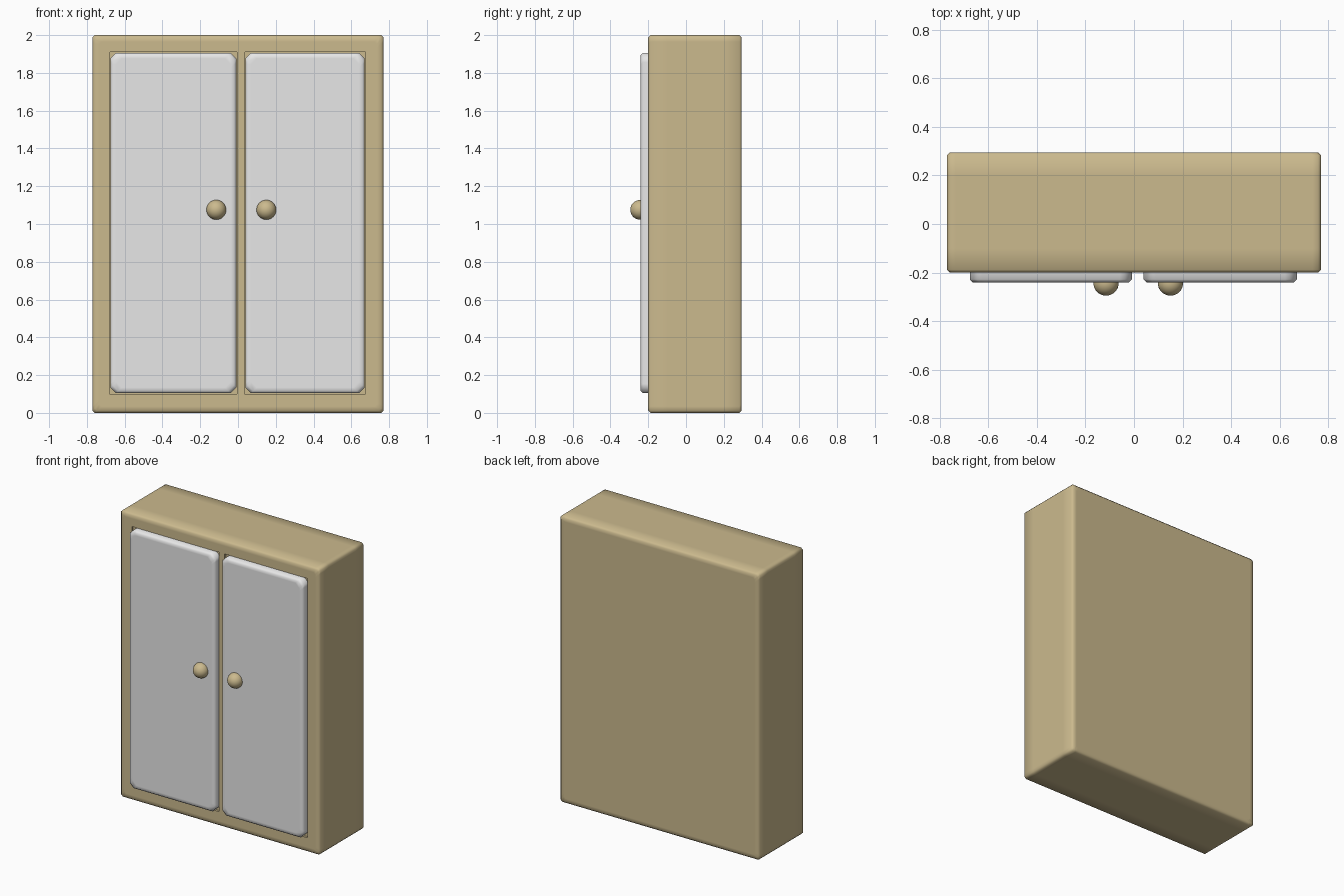
import bpy
import bmesh
import math

if "Cube" in bpy.data.objects:
    bpy.data.objects.remove(bpy.data.objects["Cube"])


def material(name, color):
    m = bpy.data.materials.new(name)
    m.use_nodes = True
    m.diffuse_color = color
    m.node_tree.nodes["Principled BSDF"].inputs["Base Color"].default_value = color
    return m


wood = material("tan wood", (0.60, 0.49, 0.27, 1))
white = material("white paint", (0.80, 0.80, 0.80, 1))


def outline(x0, x1, z0, z1, cut, support):
    """Rectangle with cut corners and a support point beside each corner."""
    points = []
    corners = [(x0, z0, 1, 1), (x1, z0, -1, 1), (x1, z1, -1, -1), (x0, z1, 1, -1)]
    for i, (x, z, dx, dz) in enumerate(corners):
        four = [(x, z + dz * support), (x, z + dz * cut),
                (x + dx * cut, z), (x + dx * support, z)]
        points += four if i % 2 == 0 else four[::-1]
    return points


def slab(name, box, rings, cut, support, mat):
    """Loft rectangular rings, given as (y, inset), from front to back."""
    x0, x1, z0, z1 = box
    bm = bmesh.new()
    loops = []
    for y, inset in rings:
        shape = outline(x0 + inset, x1 - inset, z0 + inset, z1 - inset, cut, support)
        loops.append([bm.verts.new((x, y, z)) for x, z in shape])
    for a, b in zip(loops, loops[1:]):
        n = len(a)
        for i in range(n):
            j = (i + 1) % n
            bm.faces.new((a[i], b[i], b[j], a[j]))
    bm.faces.new(loops[0])
    bm.faces.new(loops[-1][::-1])
    bmesh.ops.recalc_face_normals(bm, faces=bm.faces)
    mesh = bpy.data.meshes.new(name)
    bm.to_mesh(mesh)
    bm.free()
    mesh.materials.append(mat)
    ob = bpy.data.objects.new(name, mesh)
    bpy.context.collection.objects.link(ob)
    return ob


def activate(ob):
    bpy.ops.object.select_all(action='DESELECT')
    ob.select_set(True)
    bpy.context.view_layer.objects.active = ob


def smooth(ob):
    activate(ob)
    bpy.ops.object.shade_smooth_by_angle(angle=math.radians(55))


# Cabinet body with softened edges
body = slab("cabinet_body", (-0.77, 0.77, 0, 2),
            [(-0.2, 0.035), (-0.2, 0.012), (-0.188, 0), (-0.1, 0),
             (0.2, 0), (0.283, 0), (0.295, 0.012), (0.295, 0.035)],
            0.012, 0.035, wood)

# Doors, their shallow openings in the frame, and round knobs
for side, x0, x1, knob_x in (("right", -0.68, -0.005, -0.115),
                             ("left", 0.035, 0.675, 0.15)):
    box = (x0, x1, 0.1, 1.91)
    cutter = slab("opening", box, [(-0.3, 0), (-0.185, 0)], 0.002, 0.05, wood)
    cut = body.modifiers.new("opening", 'BOOLEAN')
    cut.operation = 'DIFFERENCE'
    cut.solver = 'EXACT'
    cut.object = cutter
    activate(body)
    bpy.ops.object.modifier_apply(modifier=cut.name)
    bpy.data.objects.remove(cutter)

    door_box = (x0 + 0.004, x1 - 0.004, 0.104, 1.906)
    door = slab(side + "_door", door_box,
                [(-0.24, 0.03), (-0.24, 0.012), (-0.228, 0), (-0.18, 0)],
                0.03, 0.05, white)
    smooth(door)

    bpy.ops.mesh.primitive_uv_sphere_add(segments=32, ring_count=16, radius=0.052,
                                         location=(knob_x, -0.243, 1.075))
    knob = bpy.context.object
    knob.name = side + "_knob"
    knob.data.materials.append(wood)
    bpy.ops.object.shade_smooth()

smooth(body)
